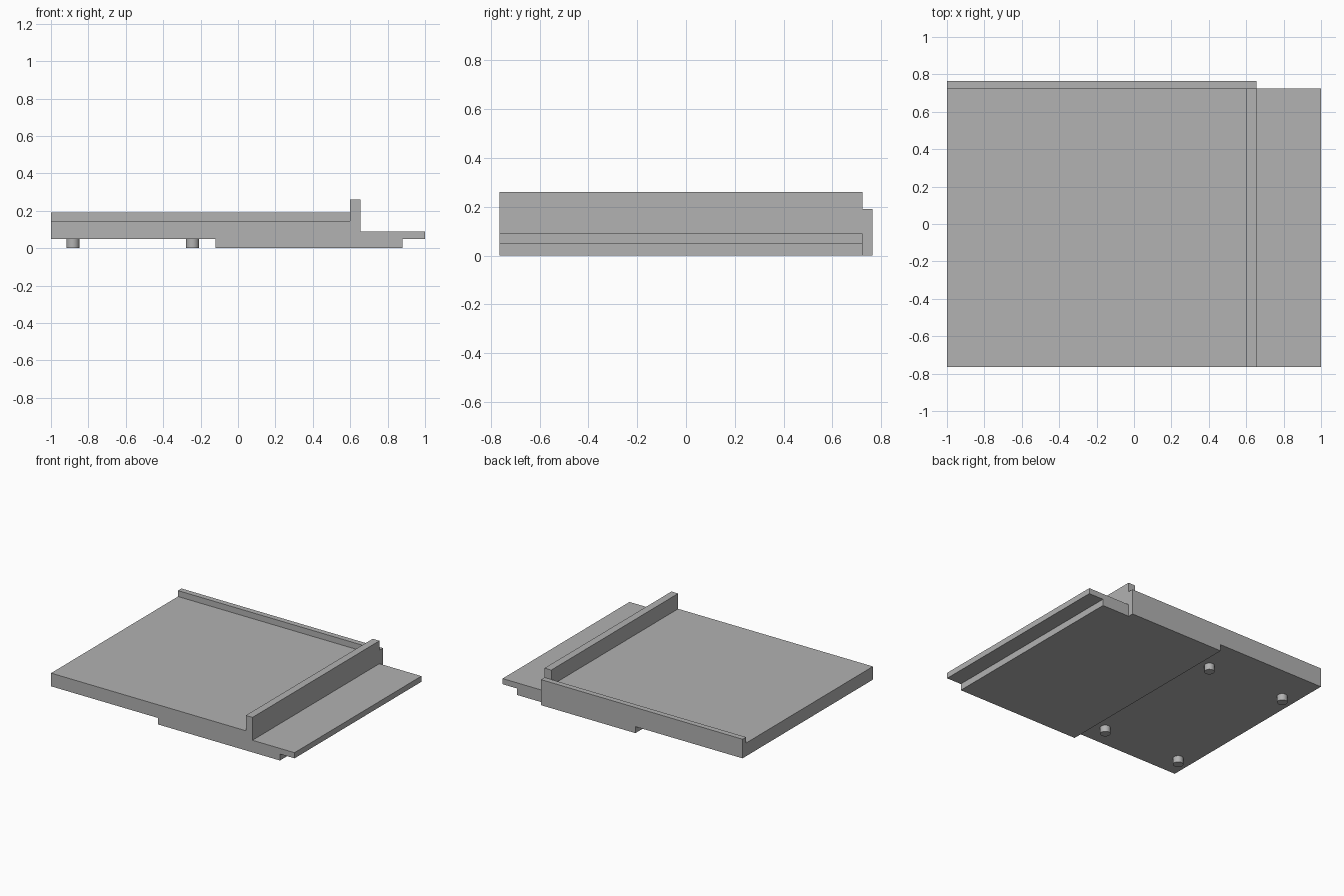
import bpy
import bmesh
from mathutils import Vector

cube = bpy.data.objects.get("Cube")
if cube:
    bpy.data.objects.remove(cube, do_unlink=True)

grey = bpy.data.materials.new("plain grey")
grey.use_nodes = True
colour = (0.445, 0.445, 0.445, 1)
grey.diffuse_color = colour
grey.node_tree.nodes["Principled BSDF"].inputs["Base Color"].default_value = colour

# Shared levels and edges
FRONT, INNER_BACK, BACK = -0.765, 0.724, 0.765
UNDERSIDE, LEDGE_TOP, DECK_TOP, RAIL_TOP, WALL_TOP = 0.048, 0.09, 0.146, 0.19, 0.26
STEP_X, BASE_X, WALL_IN, WALL_OUT = -0.12, 0.88, 0.6, 0.655


def finish(name, bm):
    bmesh.ops.recalc_face_normals(bm, faces=bm.faces[:])
    mesh = bpy.data.meshes.new(name)
    bm.to_mesh(mesh)
    bm.free()
    mesh.materials.append(grey)
    obj = bpy.data.objects.new(name, mesh)
    bpy.context.collection.objects.link(obj)
    return obj


def extrude_profile(name, points, y0, y1):
    """Extrude an x-z outline along y."""
    bm = bmesh.new()
    face = bm.faces.new([bm.verts.new((x, y0, z)) for x, z in points])
    result = bmesh.ops.extrude_face_region(bm, geom=[face])
    moved = [g for g in result["geom"] if isinstance(g, bmesh.types.BMVert)]
    bmesh.ops.translate(bm, verts=moved, vec=Vector((0, y1 - y0, 0)))
    return finish(name, bm)


# Deck with raised side wall, low outer ledge and thicker base
extrude_profile("deck", [
    (-1, UNDERSIDE), (STEP_X, UNDERSIDE), (STEP_X, 0), (BASE_X, 0),
    (BASE_X, UNDERSIDE), (1, UNDERSIDE), (1, LEDGE_TOP), (WALL_OUT, LEDGE_TOP),
    (WALL_OUT, WALL_TOP), (WALL_IN, WALL_TOP), (WALL_IN, DECK_TOP), (-1, DECK_TOP),
], FRONT, INNER_BACK)

# Rail along the back edge
extrude_profile("back_rail", [
    (-1, UNDERSIDE), (STEP_X, UNDERSIDE), (STEP_X, 0), (WALL_OUT, 0),
    (WALL_OUT, RAIL_TOP), (-1, RAIL_TOP),
], INNER_BACK, BACK)

# Four round feet under the thin part of the deck
for side, x in (("outer", -0.883), ("inner", -0.243)):
    for end, y in (("front", -0.59), ("back", 0.5)):
        bm = bmesh.new()
        bmesh.ops.create_cone(bm, cap_ends=True, segments=24, radius1=0.035,
                              radius2=0.035, depth=UNDERSIDE)
        bmesh.ops.translate(bm, verts=bm.verts[:], vec=(x, y, UNDERSIDE / 2))
        foot = finish(f"{side}_{end}_foot", bm)
        bpy.ops.object.select_all(action="DESELECT")
        foot.select_set(True)
        bpy.context.view_layer.objects.active = foot
        bpy.ops.object.shade_smooth_by_angle()
